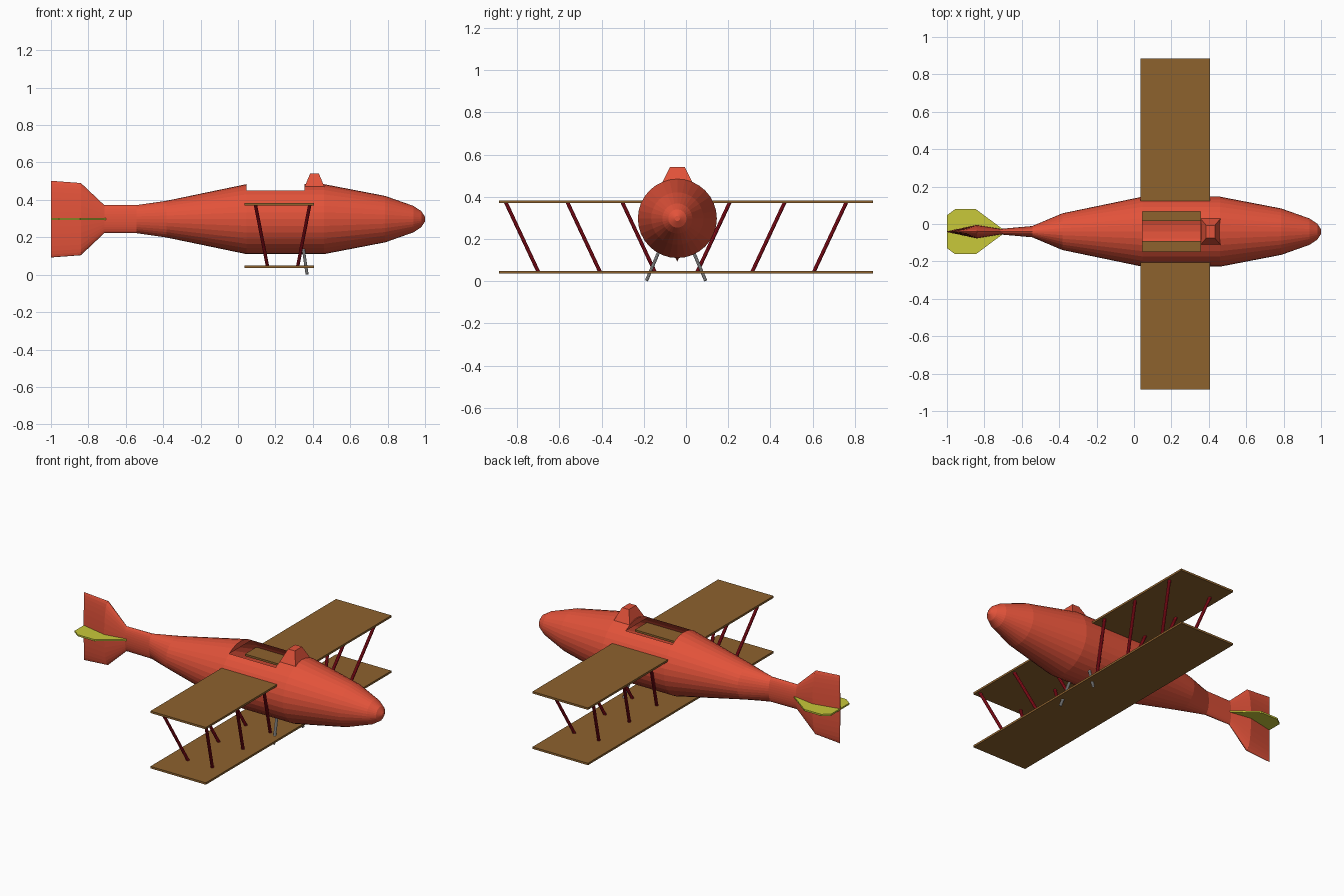
import bpy, bmesh, math
from mathutils import Vector

if "Cube" in bpy.data.objects:
    bpy.data.objects.remove(bpy.data.objects["Cube"])

CY, CZ = -0.041, 0.297          # hull axis


def material(name, rgb):
    m = bpy.data.materials.new(name)
    m.diffuse_color = (*rgb, 1)
    m.use_nodes = True
    m.node_tree.nodes["Principled BSDF"].inputs["Base Color"].default_value = m.diffuse_color
    return m


RED = material("hull red", (0.76, 0.085, 0.042))
BROWN = material("wing brown", (0.27, 0.122, 0.027))
YELLOW = material("tail yellow", (0.58, 0.58, 0.042))
CRIMSON = material("strut crimson", (0.46, 0.007, 0.018))
GREY = material("leg grey", (0.5, 0.5, 0.5))


def finish(name, bm, mat):
    bmesh.ops.recalc_face_normals(bm, faces=bm.faces)
    me = bpy.data.meshes.new(name)
    bm.to_mesh(me)
    bm.free()
    me.materials.append(mat)
    ob = bpy.data.objects.new(name, me)
    bpy.context.collection.objects.link(ob)
    return ob


def box(name, lo, hi, mat):
    bm = bmesh.new()
    bmesh.ops.create_cube(bm, size=1)
    for v in bm.verts:
        v.co = [(a + b) / 2 + c * (b - a) for a, b, c in zip(lo, hi, v.co)]
    return finish(name, bm, mat)


def rod(name, a, b, r, mat, sides=10):
    a, b = Vector(a), Vector(b)
    bm = bmesh.new()
    bmesh.ops.create_cone(bm, cap_ends=True, segments=sides, radius1=r, radius2=r,
                          depth=(b - a).length)
    q = (b - a).to_track_quat('Z', 'Y')
    for v in bm.verts:
        v.co = q @ v.co + (a + b) / 2
    return finish(name, bm, mat)


# Hull: elliptical rings (x, half width, half height), flattening into the tail fin
SIDES = 32
RINGS = [(1.0, 0.012, 0.012), (0.98, 0.043, 0.043), (0.937, 0.071, 0.071),
         (0.787, 0.124, 0.124), (0.46, 0.187, 0.187), (0.355, 0.187, 0.187),
         (0.045, 0.187, 0.187), (-0.383, 0.098, 0.098), (-0.544, 0.03, 0.075),
         (-0.715, 0.015, 0.075), (-0.84, 0.036, 0.193), (-1.0, 0.002, 0.205)]
bm = bmesh.new()
loops = []
for x, ry, rz in RINGS:
    loops.append([bm.verts.new((x, CY + ry * math.cos(2 * math.pi * i / SIDES),
                                CZ + rz * math.sin(2 * math.pi * i / SIDES)))
                  for i in range(SIDES)])
for p, q in zip(loops, loops[1:]):
    for i in range(SIDES):
        j = (i + 1) % SIDES
        bm.faces.new((p[i], p[j], q[j], q[i]))
bm.faces.new(loops[0])
bm.faces.new(loops[-1])

# Cockpit opening cut into the hollow hull
SILL = 0.45


def middle(f):
    return 0.045 < f.calc_center_median().x < 0.355


faces = [f for f in bm.faces if middle(f)]
geom = faces + list({e for f in faces for e in f.edges}) + list({v for f in faces for v in f.verts})
bmesh.ops.bisect_plane(bm, geom=geom, plane_co=(0, 0, SILL), plane_no=(0, 0, 1))
bmesh.ops.delete(bm, context='FACES',
                 geom=[f for f in bm.faces if middle(f) and f.calc_center_median().z > SILL])
for x in (0.045, 0.355):
    rim = [v for v in bm.verts if abs(v.co.x - x) < 1e-4 and v.co.z > SILL - 1e-4]
    bm.faces.new(sorted(rim, key=lambda v: v.co.y))
finish("hull", bm, RED)

# Windscreen hump
bm = bmesh.new()
bmesh.ops.create_cube(bm, size=2)
for v in bm.verts:
    top = v.co.z > 0
    hx, hy = (0.023, 0.034) if top else (0.053, 0.07)
    v.co = (0.409 + v.co.x * hx, CY + v.co.y * hy, 0.542 if top else 0.47)
finish("windscreen", bm, RED)

# Wings
X0, X1, SPAN = 0.035, 0.405, 0.885
box("lower_wing", (X0, -SPAN, 0.037), (X1, SPAN, 0.049), BROWN)
box("upper_wing_left", (X0, 0.016, 0.371), (X1, SPAN, 0.383), BROWN)
box("upper_wing_right", (X0, -SPAN, 0.371), (X1, -0.092, 0.383), BROWN)

# Slanted wing struts, landing legs
for side in (-1, 1):
    mid = -0.047
    for off in (0.255, 0.515, 0.807):
        for xt, xb in ((0.093, 0.158), (0.384, 0.319)):
            rod("wing_strut", (xt, mid + side * off, 0.375),
                (xb, mid + side * (off - 0.155), 0.044), 0.009, CRIMSON)
    rod("landing_leg", (0.345, mid + side * 0.069, 0.17),
        (0.369, mid + side * 0.14, 0.003), 0.008, GREY)

# Tailplane: flat half outline mirrored across the hull axis
half = [(-0.7, 0.012), (-0.845, 0.12), (-0.957, 0.12), (-1.0, 0.088)]
outline = half + [(x, -y) for x, y in reversed(half)]
bm = bmesh.new()
face = bm.faces.new([bm.verts.new((x, CY + y, CZ - 0.005)) for x, y in outline])
ext = bmesh.ops.extrude_face_region(bm, geom=[face])
bmesh.ops.translate(bm, vec=(0, 0, 0.01),
                    verts=[g for g in ext["geom"] if isinstance(g, bmesh.types.BMVert)])
finish("tailplane", bm, YELLOW)
